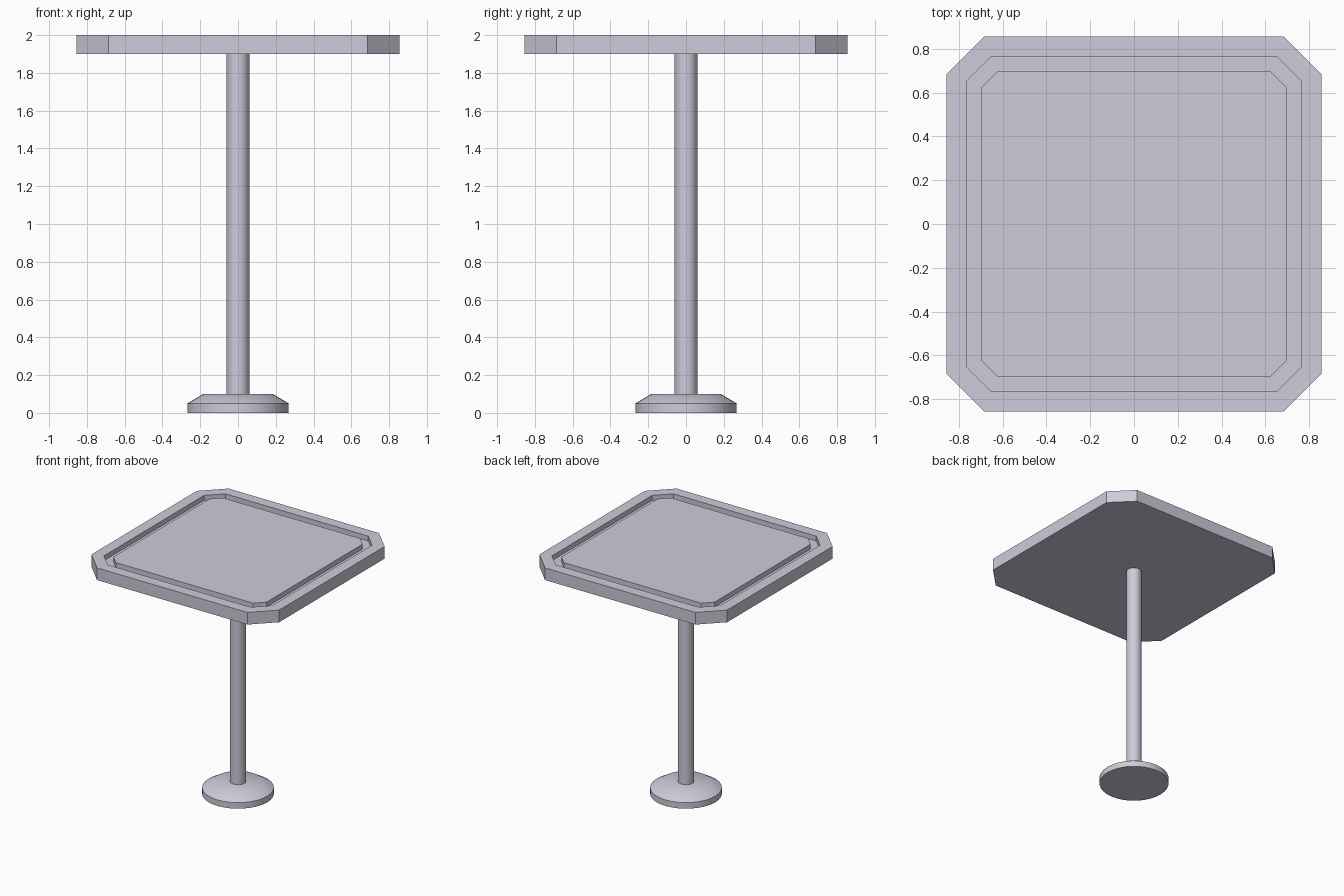
import bpy, bmesh, math

if "Cube" in bpy.data.objects:
    bpy.data.objects.remove(bpy.data.objects["Cube"])

mat = bpy.data.materials.new("pale lilac grey")
mat.diffuse_color = (0.61, 0.60, 0.70, 1)
mat.use_nodes = True
mat.node_tree.nodes["Principled BSDF"].inputs["Base Color"].default_value = mat.diffuse_color


def finish(bm, name, smooth):
    bmesh.ops.recalc_face_normals(bm, faces=bm.faces)
    me = bpy.data.meshes.new(name)
    bm.to_mesh(me)
    bm.free()
    me.materials.append(mat)
    ob = bpy.data.objects.new(name, me)
    bpy.context.collection.objects.link(ob)
    if smooth:
        bpy.ops.object.select_all(action='DESELECT')
        ob.select_set(True)
        bpy.context.view_layer.objects.active = ob
        bpy.ops.object.shade_smooth_by_angle(angle=math.radians(35))
    return ob


def loft(loops, name, smooth=False):
    """Skin a stack of equal-count loops and cap both ends."""
    bm = bmesh.new()
    rings = [[bm.verts.new(p) for p in loop] for loop in loops]
    n = len(rings[0])
    for a, b in zip(rings, rings[1:]):
        for i in range(n):
            j = (i + 1) % n
            bm.faces.new((a[i], a[j], b[j], b[i]))
    bm.faces.new(rings[0][::-1])
    bm.faces.new(rings[-1])
    return finish(bm, name, smooth)


def octagon(half, cut, z):
    # square outline with clipped corners
    c = half - cut
    q = [(half, -c), (half, c)]
    pts = []
    for k in range(4):
        for x, y in q:
            pts.append((x, y, z))
        q = [(-y, x) for x, y in q]
    return pts


def circle(r, z, n=32):
    return [(r * math.cos(2 * math.pi * i / n), r * math.sin(2 * math.pi * i / n), z)
            for i in range(n)]


# table top with a recessed groove around the centre panel
loft([octagon(0.855, 0.17, 1.9), octagon(0.855, 0.17, 2.0),
      octagon(0.765, 0.115, 2.0), octagon(0.765, 0.115, 1.96),
      octagon(0.697, 0.073, 1.96), octagon(0.697, 0.073, 2.0)], "table_top")

# central pole
loft([circle(0.06, 0.1), circle(0.06, 1.9)], "pole", True)

# round foot with sloped upper edge
loft([circle(0.268, 0), circle(0.268, 0.05), circle(0.185, 0.1)], "base", True)
